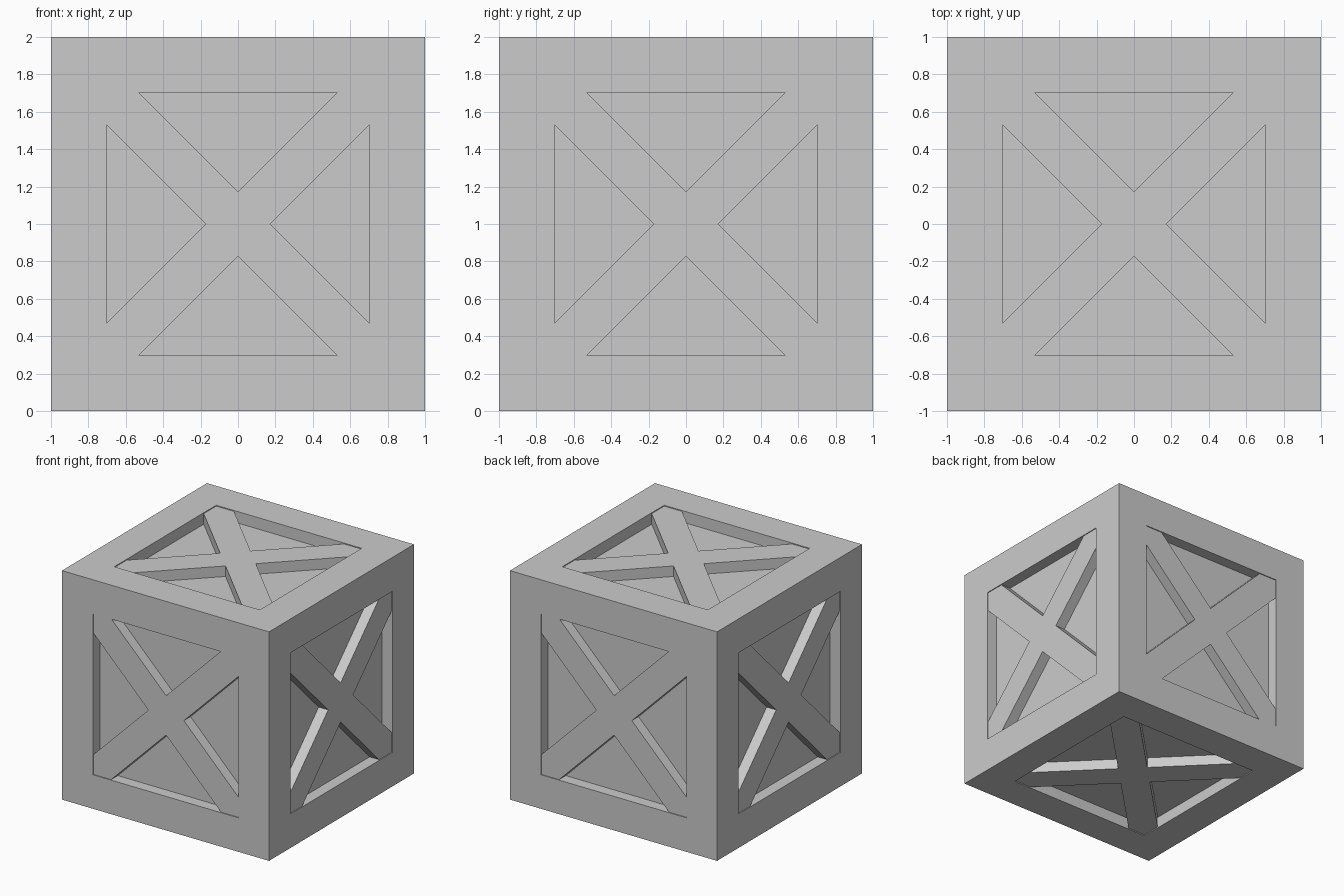
import bpy, bmesh
from math import pi
from mathutils import Matrix, Vector

if "Cube" in bpy.data.objects:
    bpy.data.objects.remove(bpy.data.objects["Cube"])

FRAME = 0.703     # half size of the recessed opening
NOTCH = 0.172     # half diagonal width of a brace, measured along the axis
PANEL = 0.90      # distance of recessed panels from the centre
BRACE = 0.992     # distance of brace faces from the centre


def add_object(name, bm):
    bmesh.ops.recalc_face_normals(bm, faces=bm.faces)
    mesh = bpy.data.meshes.new(name)
    bm.to_mesh(mesh)
    bm.free()
    obj = bpy.data.objects.new(name, mesh)
    bpy.context.collection.objects.link(obj)
    obj.location.z = 1
    return obj


# Crate body: cube with every side inset into a border and a sunken panel
bm = bmesh.new()
bmesh.ops.create_cube(bm, size=2)
sides = bm.faces[:]
bmesh.ops.inset_individual(bm, faces=sides, thickness=1 - FRAME, use_even_offset=True)
# Sink each panel with a second, zero-width inset
bmesh.ops.inset_individual(bm, faces=sides, thickness=0, depth=PANEL - 1, use_even_offset=True)
add_object("crate_body", bm)

# Cross brace outline: one quarter turned four times around the centre
quarter = [(FRAME, NOTCH - FRAME), (NOTCH, 0), (FRAME, FRAME - NOTCH), (FRAME, FRAME)]
outline = []
for k in range(4):
    turn = Matrix.Rotation(k * pi / 2, 3, 'Z')
    outline += [turn @ Vector((x, y, PANEL - 0.02)) for x, y in quarter]


def cross_brace(name, rotation):
    bm = bmesh.new()
    base = bm.faces.new([bm.verts.new(p) for p in outline])
    top = bmesh.ops.extrude_face_region(bm, geom=[base], use_keep_orig=True)["geom"]
    bmesh.ops.translate(bm, verts=[v for v in top if isinstance(v, bmesh.types.BMVert)],
                        vec=(0, 0, BRACE - PANEL + 0.02))
    bmesh.ops.transform(bm, matrix=rotation, verts=bm.verts)
    add_object(name, bm)


# One cross brace per side
for name, angle, axis in (("top", 0, 'X'), ("front", pi / 2, 'X'), ("bottom", pi, 'X'),
                          ("back", -pi / 2, 'X'), ("right", pi / 2, 'Y'), ("left", -pi / 2, 'Y')):
    cross_brace(name + "_cross_brace", Matrix.Rotation(angle, 4, axis))
